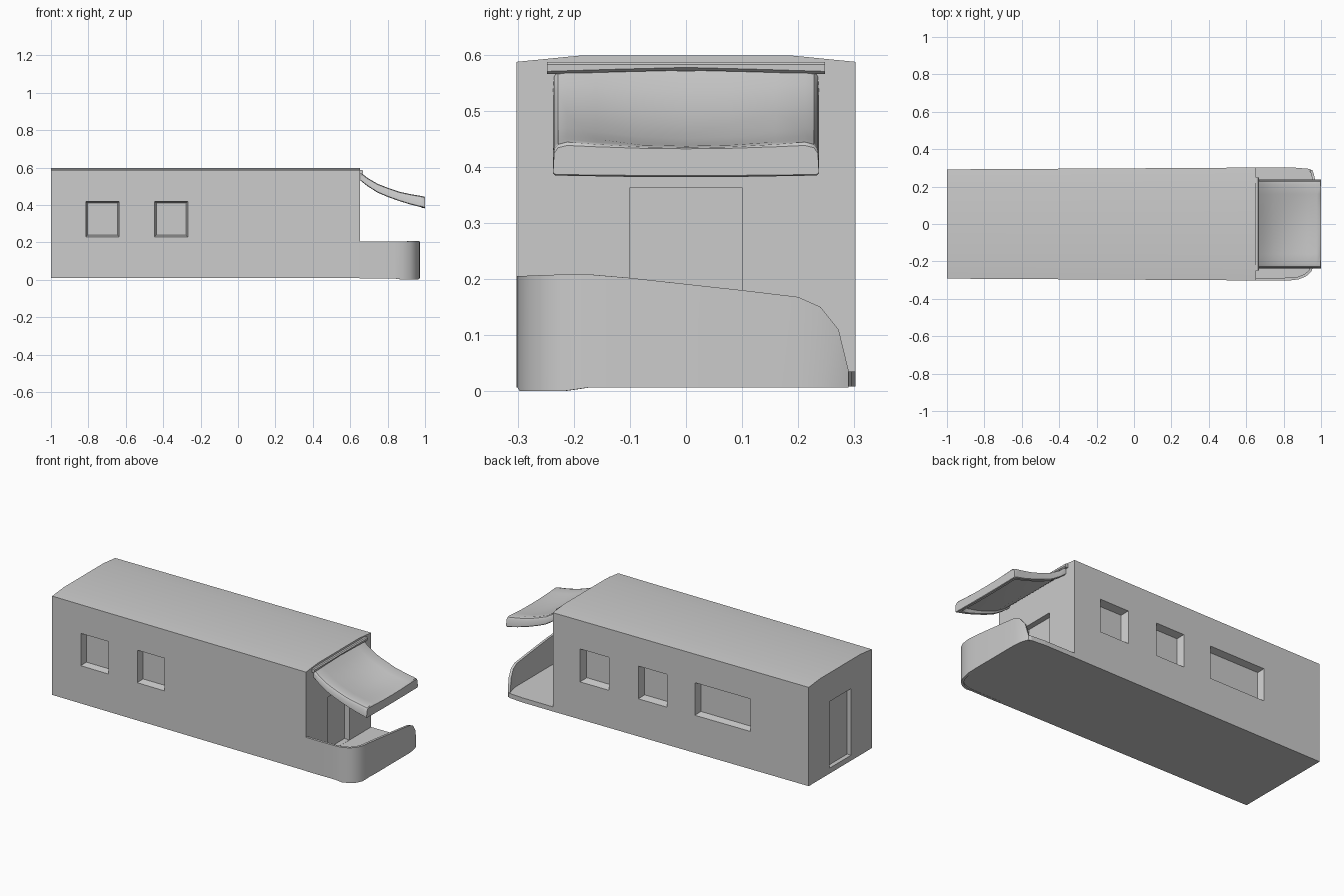
import bpy
import bmesh
from mathutils import Vector

cube = bpy.data.objects.get("Cube")
if cube:
    bpy.data.objects.remove(cube, do_unlink=True)

grey = bpy.data.materials.new("plain_grey")
grey.use_nodes = True
grey.diffuse_color = (0.6, 0.6, 0.6, 1)
grey.node_tree.nodes["Principled BSDF"].inputs["Base Color"].default_value = (0.6, 0.6, 0.6, 1)


def add_loft(bm, sections):
    """Bridge closed cross-sections into a capped solid."""
    rings = [[bm.verts.new(p) for p in s] for s in sections]
    n = len(rings[0])
    for a, b in zip(rings, rings[1:]):
        for i in range(n):
            j = (i + 1) % n
            bm.faces.new((a[i], a[j], b[j], b[i]))
    bm.faces.new(rings[0][::-1])
    bm.faces.new(rings[-1])


def make_object(name, *lofts):
    bm = bmesh.new()
    for sections in lofts:
        add_loft(bm, sections)
    bmesh.ops.recalc_face_normals(bm, faces=bm.faces)
    mesh = bpy.data.meshes.new(name)
    bm.to_mesh(mesh)
    bm.free()
    mesh.materials.append(grey)
    obj = bpy.data.objects.new(name, mesh)
    bpy.context.scene.collection.objects.link(obj)
    return obj


def activate(obj):
    bpy.ops.object.select_all(action="DESELECT")
    obj.select_set(True)
    bpy.context.view_layer.objects.active = obj


def smooth(obj):
    activate(obj)
    bpy.ops.object.shade_smooth_by_angle(angle=0.6)


# Body: slightly tapered box with a shallow cambered roof
def body_section(x, w):
    return [(x, -w, 0.008), (x, w, 0.008), (x, w, 0.587),
            (x, w * 0.63, 0.598), (x, -w * 0.63, 0.598), (x, -w, 0.587)]


body = make_object("body", [body_section(-1, 0.292), body_section(0.4, 0.3),
                            body_section(0.652, 0.302)])


# Recess cutters for windows and doors
def window_cut(x0, x1, side):
    def ring(y, e):
        return [(x0 + e, y, 0.228 + e), (x1 - e, y, 0.228 + e),
                (x1 - e, y, 0.42 - e), (x0 + e, y, 0.42 - e)]
    return [ring(side * 0.34, -0.01), ring(side * 0.298, 0), ring(side * 0.255, 0.01)]


def door_cut(xa, xb, z0, z1):
    return [[(x, -0.1, z0), (x, 0.1, z0), (x, 0.1, z1), (x, -0.1, z1)] for x in (xa, xb)]


cutter = make_object(
    "recess_cutter",
    window_cut(-0.815, -0.634, -1), window_cut(-0.447, -0.268, -1),
    window_cut(0.29, 0.475, 1), window_cut(-0.085, 0.1, 1), window_cut(-0.626, -0.265, 1),
    door_cut(0.62, 0.7, 0.036, 0.363), door_cut(-1.05, -0.975, 0.04, 0.43))
cutter.hide_render = True
cut = body.modifiers.new("recesses", "BOOLEAN")
cut.operation = "DIFFERENCE"
cut.solver = "EXACT"
cut.object = cutter
activate(body)
bpy.ops.object.modifier_apply(modifier=cut.name)
bpy.data.objects.remove(cutter, do_unlink=True)
smooth(body)

# Porch wall path: x, y, top height
path = [(0.65, -0.302, 0.205), (0.75, -0.302, 0.205), (0.84, -0.301, 0.205),
        (0.88, -0.296, 0.205), (0.92, -0.28, 0.206), (0.947, -0.255, 0.207),
        (0.963, -0.22, 0.208), (0.97, -0.17, 0.208), (0.972, -0.1, 0.202),
        (0.972, 0.1, 0.18), (0.972, 0.2, 0.168), (0.968, 0.24, 0.15),
        (0.96, 0.272, 0.11), (0.952, 0.29, 0.036)]


def inward(i):
    a, b = path[max(i - 1, 0)], path[min(i + 1, len(path) - 1)]
    return Vector((a[1] - b[1], b[0] - a[0])).normalized()


wall = []
for i, (x, y, top) in enumerate(path):
    n = inward(i) * 0.014
    low = 0.0 if 3 <= i <= 6 else 0.007
    wall.append([(x, y, low), (x, y, top), (x + n.x, y + n.y, top), (x + n.x, y + n.y, low)])
smooth(make_object("porch_wall", wall))

# Porch floor: slab inside the wall, open on the far side
outline = [(p[0] + inward(i).x * 0.003, p[1] + inward(i).y * 0.003)
           for i, p in enumerate(path)]
outline += [(0.935, 0.295), (0.85, 0.302), (0.65, 0.302)]
make_object("porch_floor", [[(x, y, z) for x, y in outline] for z in (0.008, 0.035)])


# Canopy: curved dished sheet with a deep rim, hollow below
def canopy_section(x, top, low, dip, rim=False):
    ceiling = low if rim else max(top - 0.035, low)
    half = [(0.08, top - dip * 0.85), (0.16, top - dip * 0.4), (0.212, top),
            (0.228, top - 0.004), (0.235, top - 0.014), (0.237, low + 0.004),
            (0.232, low), (0.216, low), (0.212, ceiling), (0.1, ceiling - dip * 0.2)]
    pts = [(0, top - dip)] + half + [(0, ceiling - dip * 0.25)]
    pts += [(-y, z) for y, z in reversed(half)]
    return [(x, y, z) for y, z in pts]


smooth(make_object("canopy", [
    canopy_section(0.655, 0.575, 0.53, 0.004),
    canopy_section(0.69, 0.546, 0.502, 0.008),
    canopy_section(0.746, 0.513, 0.466, 0.014),
    canopy_section(0.8, 0.492, 0.443, 0.018),
    canopy_section(0.864, 0.47, 0.42, 0.02),
    canopy_section(0.93, 0.456, 0.4, 0.016),
    canopy_section(0.972, 0.449, 0.39, 0.012),
    canopy_section(0.978, 0.448, 0.389, 0.012, True),
    canopy_section(0.996, 0.444, 0.384, 0.01, True),
    canopy_section(1.0, 0.438, 0.386, 0.006, True)]))

# Mounting bead where the canopy meets the body
bead = []
for y, low in ((-0.248, 0.565), (-0.12, 0.569), (0, 0.572), (0.12, 0.569), (0.248, 0.565)):
    bead.append([(0.645, y, low), (0.663, y, low), (0.669, y, low + 0.005),
                 (0.669, y, 0.582), (0.663, y, 0.587), (0.645, y, 0.587)])
smooth(make_object("canopy_bead", bead))
